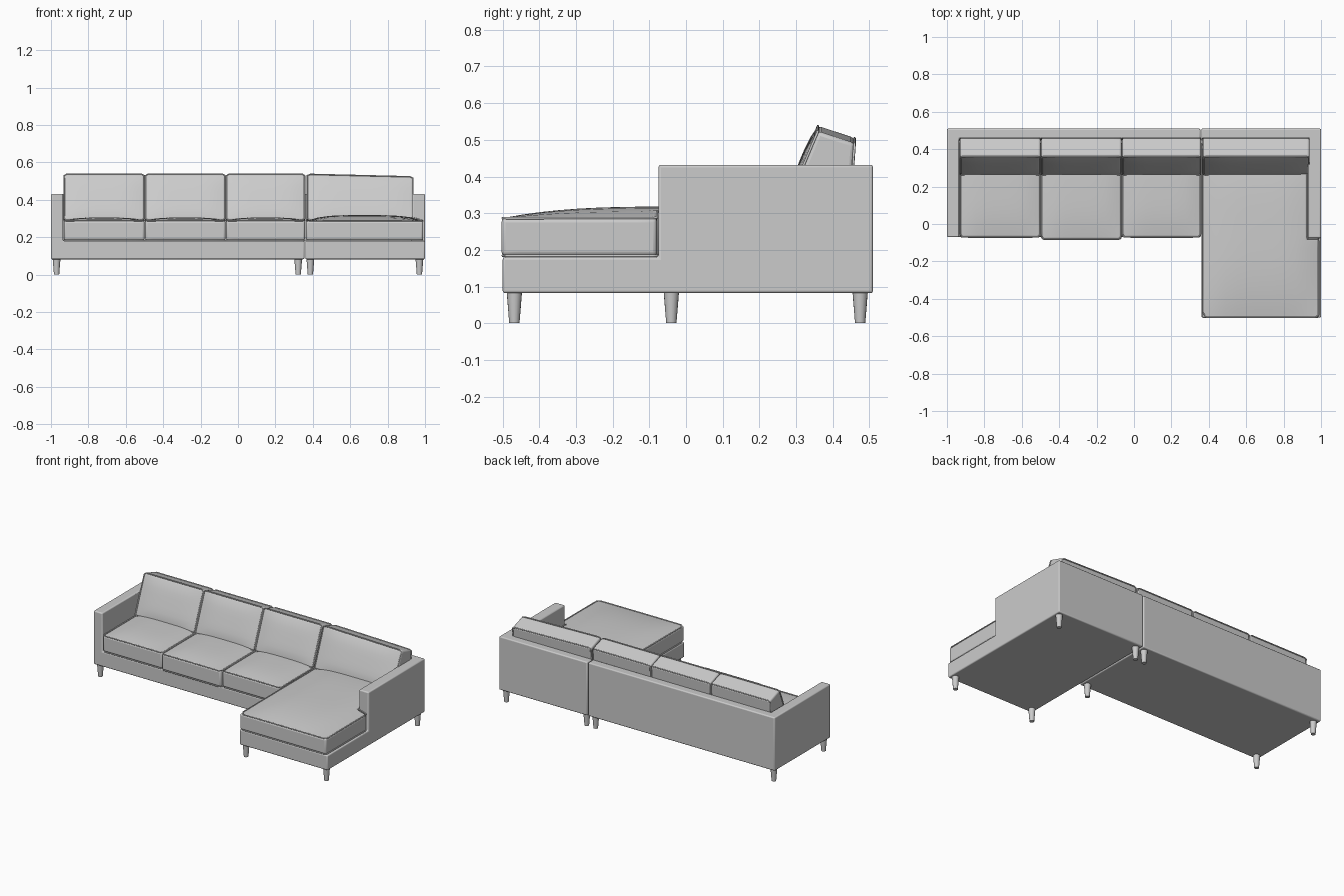
import bpy, bmesh
from mathutils import Vector

if "Cube" in bpy.data.objects:
    bpy.data.objects.remove(bpy.data.objects["Cube"], do_unlink=True)


def make_material(name, value):
    mat = bpy.data.materials.new(name)
    mat.use_nodes = True
    colour = (value, value, value, 1)
    mat.diffuse_color = colour
    mat.node_tree.nodes["Principled BSDF"].inputs["Base Color"].default_value = colour
    return mat


FABRIC = make_material("light grey fabric", 0.6)


def finish(bm, name, bevel=0, segments=3):
    bmesh.ops.recalc_face_normals(bm, faces=bm.faces)
    mesh = bpy.data.meshes.new(name)
    bm.to_mesh(mesh)
    bm.free()
    obj = bpy.data.objects.new(name, mesh)
    bpy.context.collection.objects.link(obj)
    mesh.materials.append(FABRIC)
    if bevel:
        mod = obj.modifiers.new("soft edges", "BEVEL")
        mod.width, mod.segments = bevel, segments
        mod.limit_method, mod.angle_limit = "ANGLE", 0.8
    bpy.ops.object.select_all(action="DESELECT")
    obj.select_set(True)
    bpy.context.view_layer.objects.active = obj
    bpy.ops.object.shade_smooth_by_angle(angle=0.7)
    return obj


def frame(name, xs, ys, is_high):
    """Upholstered shell: low base cells with raised arm and back cells."""
    zs = [0.082, 0.18, 0.432]
    filled = {(i, j, k) for i in range(len(xs) - 1) for j in range(len(ys) - 1)
              for k in range(2) if k == 0 or is_high(i, j)}
    bm = bmesh.new()
    cache = {}

    def vert(key):
        if key not in cache:
            cache[key] = bm.verts.new((xs[key[0]], ys[key[1]], zs[key[2]]))
        return cache[key]

    for cell in filled:
        for axis in range(3):
            for step in (0, 1):
                near = list(cell)
                near[axis] += 2 * step - 1
                if tuple(near) in filled:
                    continue
                b, c = (axis + 1) % 3, (axis + 2) % 3
                ring = []
                for p, q in ((0, 0), (1, 0), (1, 1), (0, 1)):
                    key = list(cell)
                    key[axis] += step
                    key[b] += p
                    key[c] += q
                    ring.append(vert(tuple(key)))
                bm.faces.new(ring)
    bmesh.ops.recalc_face_normals(bm, faces=bm.faces)
    bmesh.ops.dissolve_limit(bm, angle_limit=0.02, verts=bm.verts, edges=bm.edges)
    return finish(bm, name, 0.007)


def piping(name, place, outline, t):
    """Thin welt cord along a cushion rim."""
    points = []
    for a, b in zip(outline, outline[1:] + outline[:1]):
        for s in range(8):
            f = 0.03 + 0.94 * s / 7
            u, v = (a[n] + (b[n] - a[n]) * f for n in (0, 1))
            points.append(place(u * 0.993, v * 0.993, t))
    curve = bpy.data.curves.new(name, "CURVE")
    curve.dimensions = "3D"
    curve.bevel_depth, curve.bevel_resolution = 0.0035, 1
    spline = curve.splines.new("POLY")
    spline.points.add(len(points) - 1)
    for point, co in zip(spline.points, points):
        point.co = (*co, 1)
    spline.use_cyclic_u = True
    curve.materials.append(FABRIC)
    bpy.context.collection.objects.link(bpy.data.objects.new(name, curve))


def cushion(name, place, nx, ny, notch=None):
    """Puffed slab; place maps u, v in -1..1 and t in 0..1 to a point."""
    bm = bmesh.new()
    grid = [[bm.verts.new((2 * i / nx - 1, 2 * j / ny - 1, 0)) for j in range(ny + 1)]
            for i in range(nx + 1)]
    for i in range(nx):
        for j in range(ny):
            if not (notch and i >= notch[0] and j >= notch[1]):
                bm.faces.new((grid[i][j], grid[i + 1][j], grid[i + 1][j + 1], grid[i][j + 1]))
    bmesh.ops.delete(bm, geom=[v for v in bm.verts if not v.link_faces], context="VERTS")
    top = bmesh.ops.extrude_face_region(bm, geom=bm.faces[:])["geom"]
    for v in top:
        if isinstance(v, bmesh.types.BMVert):
            v.co.z = 1
    for v in bm.verts:
        v.co = place(*v.co)
    finish(bm, name, 0.011)
    outline = [(-1, -1), (1, -1), (1, 1), (-1, 1)]
    if notch:
        u, v = 2 * notch[0] / nx - 1, 2 * notch[1] / ny - 1
        outline[2:3] = [(1, v), (u, v), (u, 1)]
    for t, label in ((0, "lower"), (1, "upper")):
        piping(f"{name}_{label}_piping", place, outline, t)


def mix(a, b, f):
    return a + (b - a) * f


def seat(x0, x1, y0, y1, rim, crown):
    def place(u, v, t):
        puff = (1 - u ** 4) * (1 - abs(v) ** 3) * crown * t
        return Vector((mix(x0, x1, (u + 1) / 2), mix(y0, y1, (v + 1) / 2),
                       mix(0.184, rim, t) + puff))
    return place


def back_rest(x0, x1, drop):
    # Wedge section: t = 0 is the rear face, t = 1 the leaning front face
    low_rear, top_rear = Vector((0, 0.445, 0.28)), Vector((0, 0.46, 0.505))
    low_front, top_front = Vector((0, 0.262, 0.29)), Vector((0, 0.36, 0.538))

    def place(u, v, t):
        f = (v + 1) / 2
        p = mix(mix(low_rear, top_rear, f), mix(low_front, top_front, f), t)
        p.x = mix(x0, x1, (u + 1) / 2)
        p.y -= 0.013 * t * (1 - u ** 4) * (1 - v ** 4)
        p.z -= drop * f * (u + 1) / 2
        return p
    return place


def leg(name, x, y):
    bm = bmesh.new()
    bmesh.ops.create_cone(bm, cap_ends=True, segments=16, radius1=0.014,
                          radius2=0.021, depth=0.086)
    bmesh.ops.translate(bm, verts=bm.verts, vec=(x, y, 0.043))
    finish(bm, name)


# Frames of the long sofa and the chaise
frame("sofa_frame", [-1, -0.935, 0.355], [-0.07, 0.455, 0.51],
      lambda i, j: i == 0 or j == 1)
frame("chaise_frame", [0.36, 0.93, 1], [-0.5, -0.075, 0.455, 0.51],
      lambda i, j: j == 2 or (i == 1 and j == 1))

# Seat and back cushions of the sofa
edges = [-0.933, -0.498, -0.065, 0.36]
for n, (a, b) in enumerate(zip(edges, edges[1:]), 1):
    a, b = a + 0.002, b - 0.002
    front = -0.083 if n == 2 else -0.072
    cushion(f"seat_cushion_{n}", seat(a, b, front, 0.45, 0.288, 0.017), 10, 10)
    cushion(f"back_cushion_{n}", back_rest(a, b, 0), 10, 8)

# Chaise cushions, the seat notched around the arm
cushion("chaise_seat_cushion", seat(0.364, 0.99, -0.503, 0.45, 0.286, 0.032), 10, 18, (9, 8))
cushion("chaise_back_cushion", back_rest(0.368, 0.938, 0.014), 12, 8)

# Tapered legs
for part, xs, front in (("sofa", (-0.97, 0.322), -0.04), ("chaise", (0.387, 0.97), -0.468)):
    for side, x in zip(("right", "left"), xs):
        leg(f"{part}_front_{side}_leg", x, front)
        leg(f"{part}_back_{side}_leg", x, 0.475)
